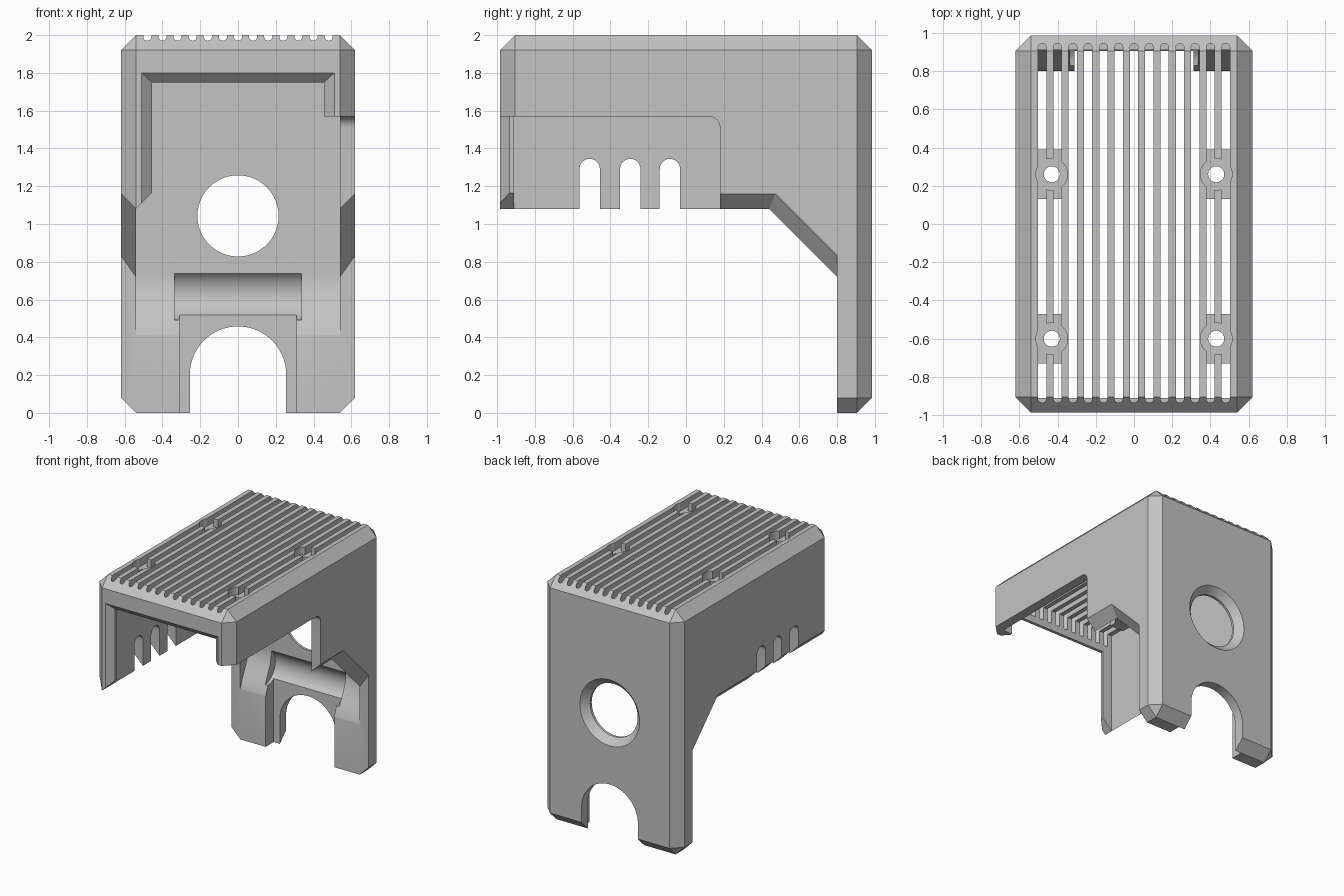
import bpy, bmesh, math

old = bpy.data.objects.get("Cube")
if old:
    bpy.data.objects.remove(old, do_unlink=True)

W, D, H, C = 0.62, 0.985, 2.0, 0.08      # half width, half depth, height, chamfer
INNER_X, INNER_Y = W - C, 0.91

grey = bpy.data.materials.new("plain grey")
grey.use_nodes = True
grey.diffuse_color = (0.55, 0.55, 0.55, 1)
grey.node_tree.nodes["Principled BSDF"].inputs["Base Color"].default_value = (0.55, 0.55, 0.55, 1)


def make_object(name, bm):
    bmesh.ops.recalc_face_normals(bm, faces=bm.faces)
    mesh = bpy.data.meshes.new(name)
    bm.to_mesh(mesh)
    bm.free()
    obj = bpy.data.objects.new(name, mesh)
    bpy.context.collection.objects.link(obj)
    mesh.materials.append(grey)
    return obj


def place(axis, t, u, v):
    return {"x": (t, u, v), "y": (u, t, v), "z": (u, v, t)}[axis]


def loft(name, axis, sections):
    """Closed solid through matching 2D outlines, given as (position, points)."""
    bm = bmesh.new()
    rings = [[bm.verts.new(place(axis, t, u, v)) for u, v in pts] for t, pts in sections]
    n = len(rings[0])
    for a, b in zip(rings, rings[1:]):
        for i in range(n):
            j = (i + 1) % n
            bm.faces.new((a[i], a[j], b[j], b[i]))
    bm.faces.new(rings[0])
    bm.faces.new(rings[-1])
    return make_object(name, bm)


def prism(name, axis, pts, start, end):
    return loft(name, axis, [(start, pts), (end, pts)])


def arc(cu, cv, r, a0, a1, steps):
    return [(cu + r * math.cos(math.radians(a0 + (a1 - a0) * i / steps)),
             cv + r * math.sin(math.radians(a0 + (a1 - a0) * i / steps))) for i in range(steps + 1)]


def circle(cu, cv, r, steps=48):
    return arc(cu, cv, r, 0, 360, steps)[:-1]


def rect(u0, u1, v0, v1):
    return [(u0, v0), (u1, v0), (u1, v1), (u0, v1)]


def arch(cu, r, bottom, spring, steps=16):
    return [(cu - r, bottom), (cu + r, bottom)] + arc(cu, spring, r, 0, 180, steps)


# Cover: chamfered block
bm = bmesh.new()
bmesh.ops.create_cube(bm, size=1)
for v in bm.verts:
    v.co = (v.co.x * 2 * W, v.co.y * 2 * D, (v.co.z + 0.5) * H)
bmesh.ops.bevel(bm, geom=bm.edges[:], offset=C, segments=1, affect="EDGES")
cover = make_object("vented_cover", bm)
helpers = []


def combine(tool, operation="DIFFERENCE"):
    mod = cover.modifiers.new(tool.name, "BOOLEAN")
    mod.operation, mod.solver, mod.object = operation, "EXACT", tool
    tool.hide_render = True
    helpers.append(tool)


# Stepped underside, sloping up towards the outside of the walls
def underside(d):
    return [(-1.5, -0.5), (-1.5, 1.08 + d), (0.44 + 0.414 * d, 1.08 + d),
            (0.80, 0.72 + 1.414 * d), (0.80, -0.5)]


combine(loft("underside_cut", "x", [(-W - C, underside(2 * C)), (-INNER_X, underside(0)),
                                    (INNER_X, underside(0)), (W + C, underside(2 * C))]))

# Cavity with a smooth swelling on the lower back wall
swell = [(0.85 + 0.06 * math.cos(math.pi * i / 16), 0.73 - 0.39 * i / 16) for i in range(17)]
combine(prism("cavity_cut", "x", [(-INNER_Y, 1.92), (INNER_Y, 1.92)] + swell
              + [(0.5, 0.34), (0.5, 0.6), (-INNER_Y, 0.6)], -INNER_X, INNER_X))

# Front opening with a bevelled rim
mouth = [(-1.085, 0.62, 1.91), (-D, 0.51, 1.80), (-0.935, 0.455, 1.75), (-0.85, 0.455, 1.75)]
combine(loft("front_opening_cut", "y", [(y, rect(-x, x, 0.5, z)) for y, x, z in mouth]))
combine(prism("rim_foot_cut", "y", [(-0.56, 1.06), (-0.4, 1.22), (-0.4, 1.0), (-0.56, 1.0)], -1.2, -0.85))

# Left side cutout with one rounded corner
combine(prism("side_cutout", "x", [(-1.2, 0.9), (0.18, 0.9)] + arc(0.12, 1.51, 0.06, 0, 90, 8)
              + [(-1.2, 1.57)], 0.4, 0.8))

# Three cable slots in the right wall
for y in (-0.51, -0.295, -0.085):
    combine(prism("cable_slot_cut", "x", arch(y, 0.054, 0.9, 1.291), -0.8, -0.5))

# Roof vents
for i in range(-6, 7):
    x, r = i * 0.08, 0.0215
    outline = arc(x, 0.945 - r, r, 0, 180, 10) + arc(x, -0.935 + r, r, 180, 360, 10)
    combine(prism("vent_cut", "z", outline, 1.81, 2.1))

# Recessed screw seats
seats = [(sx * 0.43, y, sx) for sx in (-1, 1) for y in (-0.60, 0.26)]
for x, y, side in seats:
    combine(prism("seat_recess", "z", circle(x, y, 0.083, 32), 1.85, 2.1))
for x, y, side in seats:
    mid = side * 0.44
    combine(prism("seat_pad", "z", rect(mid - 0.0625, mid + 0.0625, y - 0.13, y + 0.13), 1.87, 1.935), "UNION")
    combine(prism("seat_disc", "z", circle(x, y, 0.088, 32), 1.87, 1.935), "UNION")
    combine(prism("screw_hole", "z", circle(x, y, 0.042, 32), 1.8, 2.1))

# Back wall: countersunk round hole, arched notch, channel and roller groove
combine(loft("round_hole", "y", [(0.8, circle(0, 1.043, 0.215)), (0.93, circle(0, 1.043, 0.215)),
                                 (1.04, circle(0, 1.043, 0.325))]))
combine(prism("channel_cut", "y", rect(-0.31, 0.31, -0.1, 0.52), 0.6, 0.904))
combine(prism("groove_cut", "x", circle(0.82, 0.63, 0.14), -0.335, 0.335))
combine(prism("arched_notch", "y", arch(0, 0.255, -0.1, 0.203, 32), 0.5, 1.2))

# Bake the cuts and drop the helpers
graph = bpy.context.evaluated_depsgraph_get()
graph.update()
baked = bpy.data.meshes.new_from_object(cover.evaluated_get(graph))
cover.modifiers.clear()
cover.data = baked
baked.materials.clear()
baked.materials.append(grey)
for f in baked.polygons:
    f.material_index = 0
for tool in helpers:
    bpy.data.objects.remove(tool, do_unlink=True)

bpy.ops.object.select_all(action="DESELECT")
cover.select_set(True)
bpy.context.view_layer.objects.active = cover
bpy.ops.object.shade_smooth_by_angle(angle=math.radians(25))
